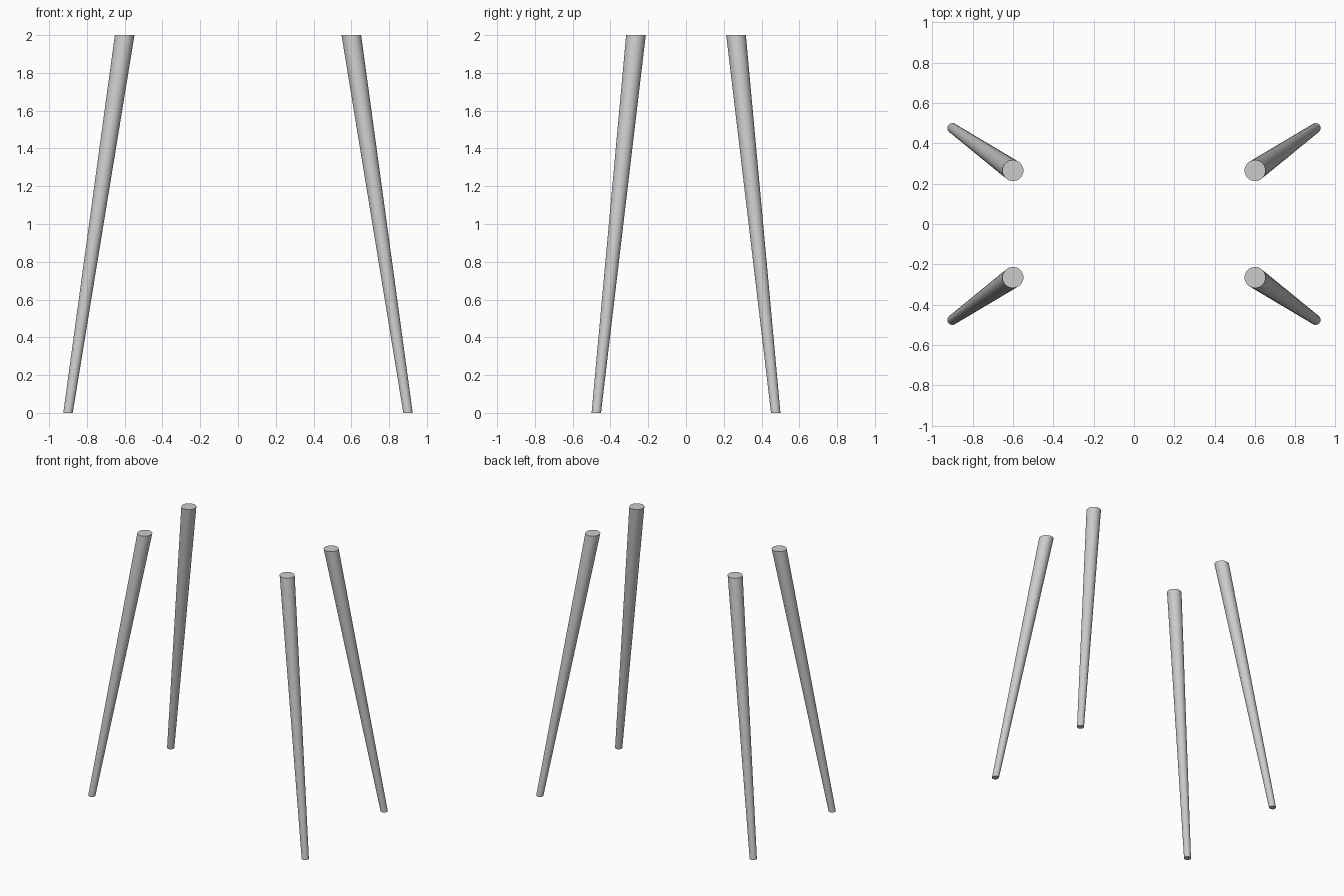
import bpy
import bmesh
from math import radians

if "Cube" in bpy.data.objects:
    bpy.data.objects.remove(bpy.data.objects["Cube"])

HEIGHT = 2.0
TOP, TOP_R = (0.60, 0.265), 0.052      # centre and radius at the top
FOOT, FOOT_R = (0.90, 0.475), 0.025    # centre and radius at the floor


def leg(name, sx, sy):
    """Tapered round leg, sheared outward so both ends stay level."""
    bm = bmesh.new()
    bmesh.ops.create_cone(bm, cap_ends=True, segments=32,
                          radius1=FOOT_R, radius2=TOP_R, depth=HEIGHT)
    for v in bm.verts:
        end = TOP if v.co.z > 0 else FOOT
        v.co.x += sx * end[0]
        v.co.y += sy * end[1]
        v.co.z += HEIGHT / 2
    mesh = bpy.data.meshes.new(name)
    bm.to_mesh(mesh)
    bm.free()
    obj = bpy.data.objects.new(name, mesh)
    bpy.context.collection.objects.link(obj)
    bpy.ops.object.select_all(action='DESELECT')
    obj.select_set(True)
    bpy.context.view_layer.objects.active = obj
    bpy.ops.object.shade_smooth_by_angle(angle=radians(40))


# Four splayed legs
for side, sx in (("left", -1), ("right", 1)):
    for end, sy in (("front", -1), ("back", 1)):
        leg(f"{end}_{side}_leg", sx, sy)
